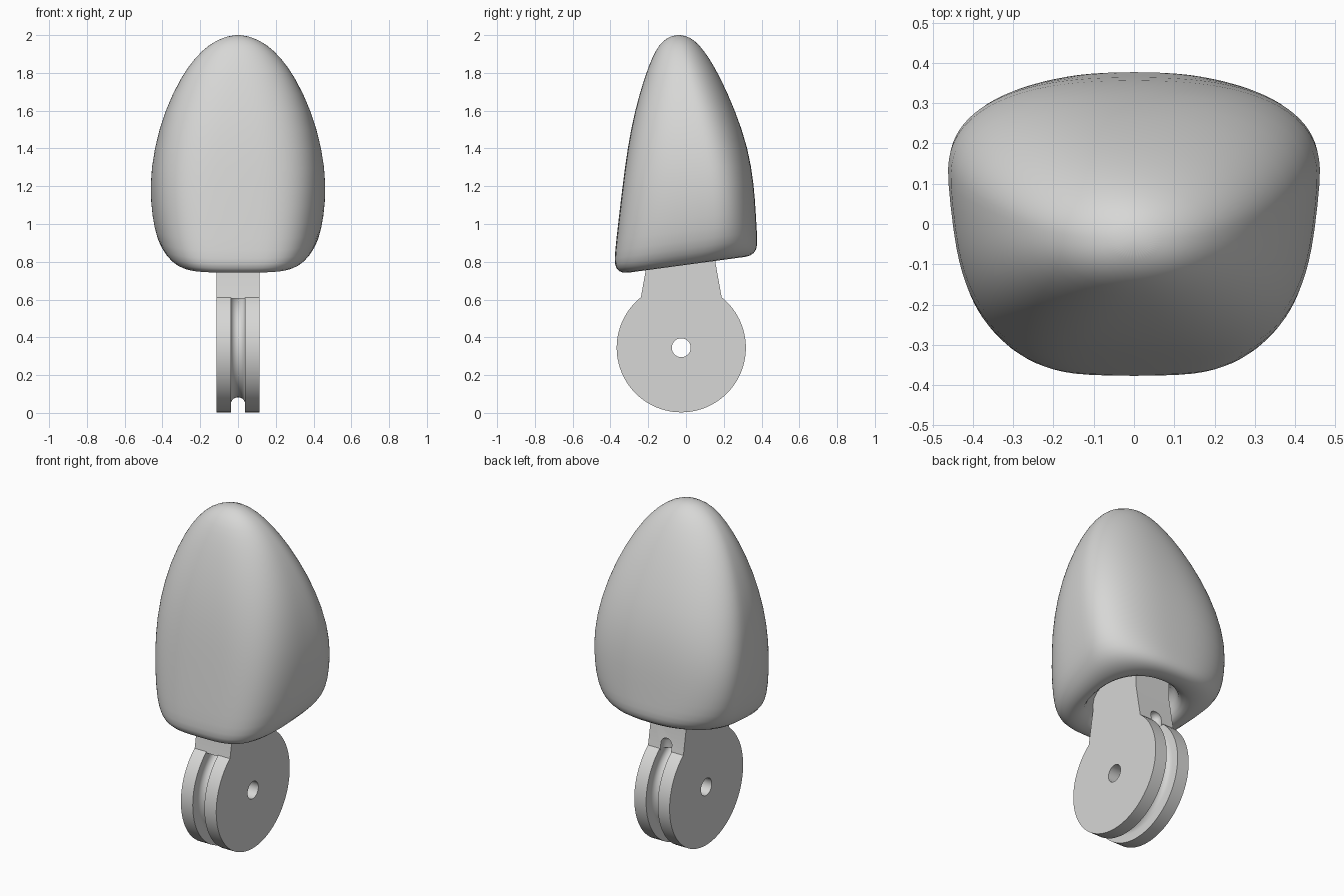
import bpy, bmesh, math
from mathutils import Vector

cube = bpy.data.objects.get("Cube")
if cube:
    bpy.data.objects.remove(cube, do_unlink=True)

grey = bpy.data.materials.new("light grey plastic")
grey.use_nodes = True
grey.diffuse_color = (0.68, 0.68, 0.67, 1)
grey.node_tree.nodes["Principled BSDF"].inputs["Base Color"].default_value = grey.diffuse_color


def make_object(name, bm):
    bmesh.ops.recalc_face_normals(bm, faces=bm.faces)
    mesh = bpy.data.meshes.new(name)
    bm.to_mesh(mesh)
    bm.free()
    mesh.materials.append(grey)
    obj = bpy.data.objects.new(name, mesh)
    bpy.context.collection.objects.link(obj)
    return obj


def smooth(obj, degrees):
    bpy.ops.object.select_all(action='DESELECT')
    obj.select_set(True)
    bpy.context.view_layer.objects.active = obj
    bpy.ops.object.shade_smooth_by_angle(angle=math.radians(degrees))


def bridge(bm, a, b):
    for i in range(len(a)):
        j = (i + 1) % len(a)
        bm.faces.new((a[i], a[j], b[j], b[i]))


# Fingertip shell: height, half width, front, back, y of the widest point
SECTIONS = [
    (1.99, .075, -.095, .02, -.04),
    (1.95, .155, -.143, .07, -.03),
    (1.88, .228, -.18, .122, -.015),
    (1.78, .302, -.219, .18, .01),
    (1.60, .390, -.272, .262, .05),
    (1.40, .447, -.311, .33, .09),
    (1.20, .470, -.338, .36, .12),
    (1.02, .456, -.362, .370, .13),
    (.90, .430, -.377, .376, .13),
    (.835, .393, -.380, .380, .11),
    (.795, .345, -.36, .365, .06),
    (.778, .28, -.31, .32, 0),
    (.795, .24, -.25, .24, 0),
    (.85, .23, -.22, .21, 0),
    (.97, .23, -.21, .20, 0),
]
SEGMENTS = 48


def clamp(value):
    return min(1, max(0, value))


def shell_ring(bm, z, w, front, back, yc):
    tilt = .135 * clamp((1.3 - z) / .4)
    square = clamp((1.9 - z) / .7) * clamp((w - .2) / .1)
    ring = []
    for i in range(SEGMENTS):
        a = math.tau * i / SEGMENTS
        c, s = math.cos(a), math.sin(a)
        # squarer, tapering front and rounder back
        power = 2 / (2.2 + 1.4 * square) if s < 0 else 2 / (2 + .5 * square)
        depth = yc - front if s < 0 else back - yc
        across = abs(s) ** power
        taper = 1 - .1 * square * across if s < 0 else 1
        x = math.copysign(abs(c) ** power, c) * w * taper
        y = yc + math.copysign(across, s) * depth
        ring.append(bm.verts.new((x, y, z + tilt * y)))
    return ring


bm = bmesh.new()
rings = [shell_ring(bm, *section) for section in SECTIONS]
for a, b in zip(rings, rings[1:]):
    bridge(bm, a, b)
tip = bm.verts.new((0, -.04, 2.003))
for i in range(SEGMENTS):
    bm.faces.new((tip, rings[0][i], rings[0][(i + 1) % SEGMENTS]))
bm.faces.new(rings[-1])
shell = make_object("fingertip_shell", bm)
subdivision = shell.modifiers.new("Smooth", 'SUBSURF')
subdivision.levels = subdivision.render_levels = 1
for face in shell.data.polygons:
    face.use_smooth = True

# Hinge disc: grooved pulley profile turned around the x axis
PIN = Vector((0, -.025, .345))
RADIUS, HALF, GROOVE = .342, .115, .038
profile = [(-HALF, .05), (-HALF, RADIUS), (-GROOVE, RADIUS)]
for k in range(11):
    t = math.pi * k / 10
    profile.append((-GROOVE * math.cos(t), .30 - GROOVE * math.sin(t)))
profile += [(GROOVE, RADIUS), (HALF, RADIUS), (HALF, .05)]
bm = bmesh.new()
loops = []
for i in range(96):
    a = math.tau * i / 96
    loops.append([bm.verts.new(PIN + Vector((x, r * math.cos(a), r * math.sin(a))))
                  for x, r in profile])
for a, b in zip(loops, loops[1:] + loops[:1]):
    bridge(bm, a, b)
disc = make_object("hinge_disc", bm)
smooth(disc, 30)

# Neck: tapered block rising from the disc into the shell
bm = bmesh.new()
outline = [(-.24, .605), (.19, .605), (.155, .80), (.155, .96), (-.205, .96), (-.205, .80)]
sides = [[bm.verts.new((x, y, z)) for y, z in outline] for x in (-HALF, HALF)]
bridge(bm, *sides)
for side in sides:
    bm.faces.new(side)
neck = make_object("neck", bm)

# Rounded cord slot in the back of the neck
bm = bmesh.new()
bmesh.ops.create_uvsphere(bm, u_segments=24, v_segments=12, radius=GROOVE)
for v in bm.verts:
    v.co.z += .03 if v.co.z > .001 else -.1
    v.co += Vector((0, .175, .61))
cutter = make_object("slot_cutter", bm)
cutter.hide_render = True
cut = neck.modifiers.new("Slot", 'BOOLEAN')
cut.operation, cut.object, cut.solver = 'DIFFERENCE', cutter, 'EXACT'
bpy.context.view_layer.objects.active = neck
bpy.ops.object.modifier_apply(modifier=cut.name)
bpy.data.objects.remove(cutter, do_unlink=True)
smooth(neck, 30)
